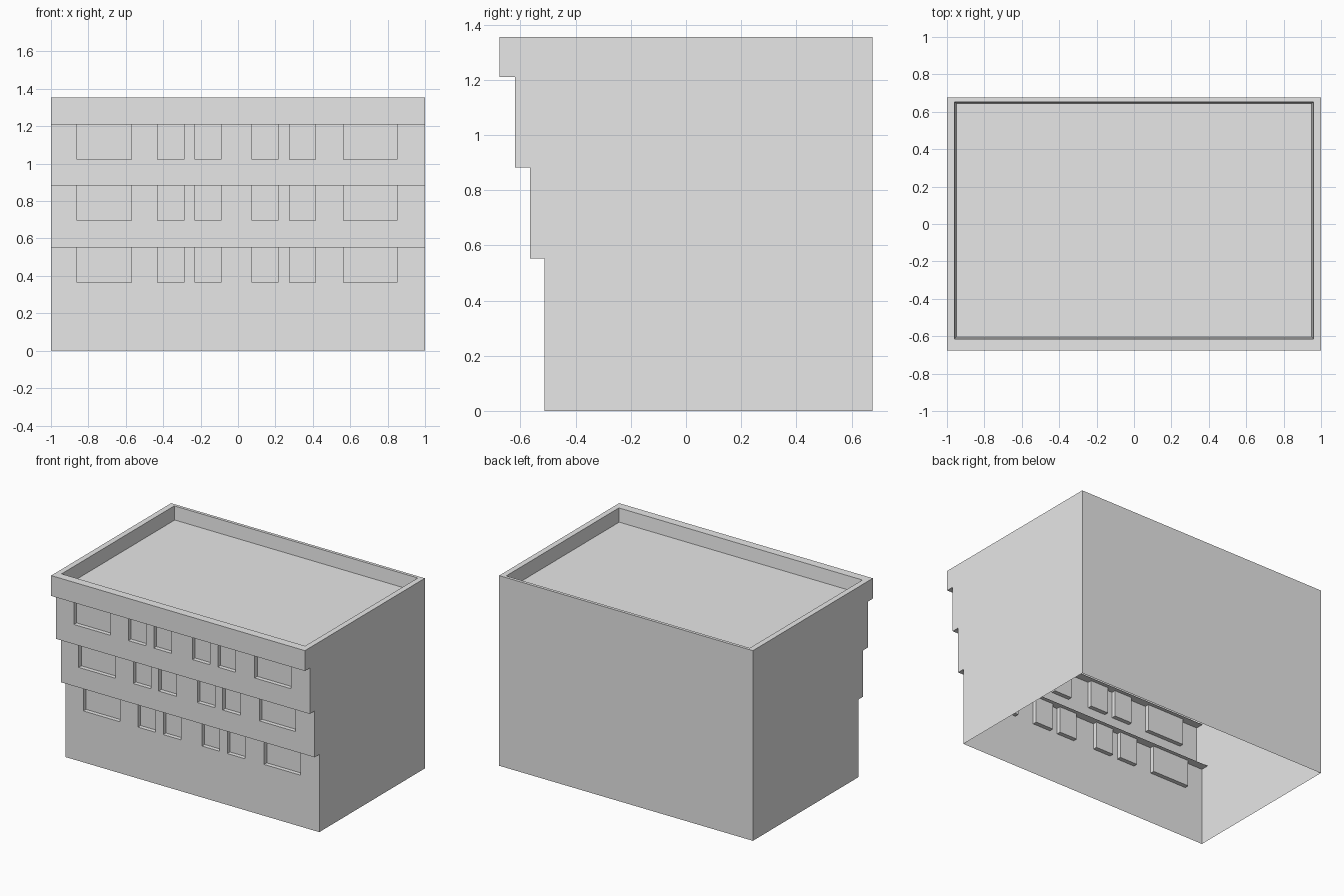
import bpy
import bmesh
from mathutils import Vector

cube = bpy.data.objects.get("Cube")
if cube:
    bpy.data.objects.remove(cube, do_unlink=True)

# Single plain grey
grey = bpy.data.materials.new("plain_grey")
grey.use_nodes = True
grey.diffuse_color = (0.8, 0.8, 0.8, 1)
grey.node_tree.nodes["Principled BSDF"].inputs["Base Color"].default_value = (0.8, 0.8, 0.8, 1)

TOP = 1.355
BACK = 0.675
LEDGES = [0.553, 0.883, 1.21]               # underside height of each overhang
FRONTS = [-0.513, -0.565, -0.62, -0.675]    # front wall of each storey, then fascia
WINDOWS = [(-0.86, -0.57), (-0.43, -0.29), (-0.23, -0.09),
           (0.075, 0.215), (0.275, 0.415), (0.565, 0.85)]
WINDOW_HEIGHT = 0.187
RECESS = 0.03
FLANGE = 0.058


def face(bm, points, normal):
    """Add a face that looks along the given normal."""
    f = bm.faces.new([bm.verts.new(p) for p in points])
    f.normal_update()
    if f.normal.dot(Vector(normal)) < 0:
        f.normal_flip()


def wall(bm, x0, x1, z0, z1, y, normal=(0, -1, 0)):
    face(bm, [(x0, y, z0), (x1, y, z0), (x1, y, z1), (x0, y, z1)], normal)


def slab(bm, x0, x1, y0, y1, z, normal):
    face(bm, [(x0, y0, z), (x1, y0, z), (x1, y1, z), (x0, y1, z)], normal)


def side(bm, x, y0, y1, z0, z1, normal):
    face(bm, [(x, y0, z0), (x, y1, z0), (x, y1, z1), (x, y0, z1)], normal)


def finish(name, bm):
    bmesh.ops.remove_doubles(bm, verts=bm.verts[:], dist=0.0001)
    mesh = bpy.data.meshes.new(name)
    bm.to_mesh(mesh)
    bm.free()
    mesh.materials.append(grey)
    obj = bpy.data.objects.new(name, mesh)
    bpy.context.collection.objects.link(obj)


# Storeys: front wall with recessed windows, and the overhang above
base = 0
for i, ledge in enumerate(LEDGES):
    y, sill = FRONTS[i], ledge - WINDOW_HEIGHT
    bm = bmesh.new()
    wall(bm, -1, 1, base, sill, y)
    x = -1
    for x0, x1 in WINDOWS:
        wall(bm, x, x0, sill, ledge, y)
        wall(bm, x0, x1, sill, ledge, y + RECESS)
        side(bm, x0, y, y + RECESS, sill, ledge, (1, 0, 0))
        side(bm, x1, y, y + RECESS, sill, ledge, (-1, 0, 0))
        slab(bm, x0, x1, y, y + RECESS, sill, (0, 0, 1))
        x = x1
    wall(bm, x, 1, sill, ledge, y)
    finish(f"storey_{i + 1}_front_wall", bm)

    bm = bmesh.new()
    slab(bm, -1, 1, FRONTS[i + 1], y + FLANGE, ledge, (0, 0, -1))
    finish(f"overhang_{i + 1}", bm)
    base = ledge

# Fascia above the top overhang
bm = bmesh.new()
wall(bm, -1, 1, base, TOP, FRONTS[-1])
finish("fascia", bm)

# Side walls follow the stepped profile; the bottom stays open
profile = [(BACK, 0), (FRONTS[0], 0)]
for i, ledge in enumerate(LEDGES):
    profile += [(FRONTS[i], ledge), (FRONTS[i + 1], ledge)]
profile += [(FRONTS[-1], TOP), (BACK, TOP)]
for name, x in (("left_wall", 1), ("right_wall", -1)):
    bm = bmesh.new()
    face(bm, [(x, y, z) for y, z in profile], (x, 0, 0))
    finish(name, bm)

bm = bmesh.new()
wall(bm, -1, 1, 0, TOP, BACK, (0, 1, 0))
finish("back_wall", bm)


# Roof: flat rim, slightly sloped parapet inside, sunken floor
def ring(x, y0, y1, z):
    return [(-x, y0, z), (x, y0, z), (x, y1, z), (-x, y1, z)]


outer = ring(1, FRONTS[-1], BACK, TOP)
inner = ring(0.96, -0.615, 0.653, TOP)
floor = ring(0.95, -0.605, 0.645, 1.26)
inward = [(0, 1, 0), (-1, 0, 0), (0, -1, 0), (1, 0, 0)]

for name, a, b in (("roof_rim", outer, inner), ("parapet_inside", inner, floor)):
    bm = bmesh.new()
    for i in range(4):
        j = (i + 1) % 4
        normal = (0, 0, 1) if name == "roof_rim" else inward[i]
        face(bm, [a[i], a[j], b[j], b[i]], normal)
    finish(name, bm)

bm = bmesh.new()
face(bm, floor, (0, 0, 1))
finish("roof_floor", bm)
